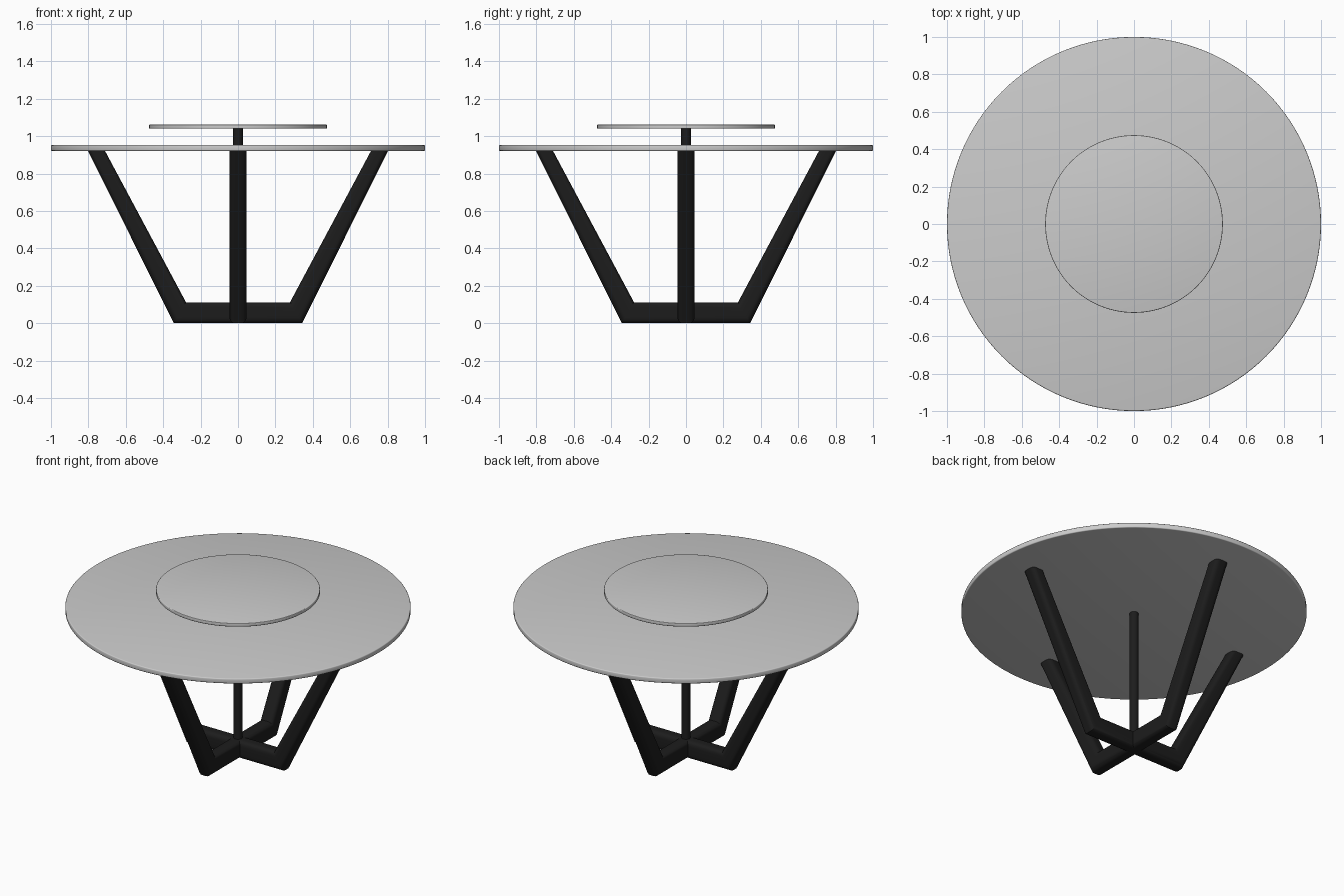
import bpy, bmesh, math

if "Cube" in bpy.data.objects:
    bpy.data.objects.remove(bpy.data.objects["Cube"])

black = bpy.data.materials.new("black_metal")
black.diffuse_color = (0.012, 0.012, 0.012, 1)
black.use_nodes = True
black.node_tree.nodes["Principled BSDF"].inputs["Base Color"].default_value = black.diffuse_color


def finish(name, bm, material=None):
    bmesh.ops.recalc_face_normals(bm, faces=bm.faces)
    mesh = bpy.data.meshes.new(name)
    bm.to_mesh(mesh)
    bm.free()
    obj = bpy.data.objects.new(name, mesh)
    bpy.context.collection.objects.link(obj)
    if material:
        mesh.materials.append(material)
    bpy.ops.object.select_all(action='DESELECT')
    obj.select_set(True)
    bpy.context.view_layer.objects.active = obj
    bpy.ops.object.shade_smooth_by_angle(angle=math.radians(35))
    return obj


def disc(name, radius, z0, z1, segments, bevel=0, material=None):
    bm = bmesh.new()
    bmesh.ops.create_cone(bm, cap_ends=True, segments=segments,
                          radius1=radius, radius2=radius, depth=z1 - z0)
    bmesh.ops.translate(bm, verts=bm.verts, vec=(0, 0, (z0 + z1) / 2))
    if bevel:
        rims = [e for e in bm.edges if abs(e.verts[0].co.z - e.verts[1].co.z) < 1e-5]
        bmesh.ops.bevel(bm, geom=rims, offset=bevel, segments=3, profile=0.5, affect='EDGES')
    return finish(name, bm, material)


def rounded_section(half_width, depth, r, steps=6):
    """Rounded rectangle as (across, fraction from outer to inner) pairs."""
    points = []
    for k, (sx, sy) in enumerate([(1, 1), (-1, 1), (-1, -1), (1, -1)]):
        for i in range(steps + 1):
            a = math.pi / 2 * (k + i / steps)
            u = sx * (half_width - r) + r * math.cos(a)
            v = sy * (depth / 2 - r) + r * math.sin(a)
            points.append((u, v / depth + 0.5))
    return points


def leg_frame(name, angle):
    # (outer point, inner point) of the bent bar at each mitre
    half = [((0.343, 0.0), (0.278, 0.112)), ((0.803, 0.923), (0.712, 0.923))]
    left = [((-o[0], o[1]), (-i[0], i[1])) for o, i in reversed(half)]
    section = rounded_section(0.045, 0.11, 0.03)
    bm = bmesh.new()
    rings = []
    for o, i in left + half:
        rings.append([bm.verts.new((o[0] + (i[0] - o[0]) * t, u, o[1] + (i[1] - o[1]) * t))
                      for u, t in section])
    n = len(section)
    for a, b in zip(rings, rings[1:]):
        for k in range(n):
            bm.faces.new((a[k], a[(k + 1) % n], b[(k + 1) % n], b[k]))
    bm.faces.new(rings[0])
    bm.faces.new(rings[-1])
    finish(name, bm, black).rotation_euler.z = angle


# Two crossing leg frames
leg_frame("leg_frame_side", 0)
leg_frame("leg_frame_front_back", math.pi / 2)

# Centre spindle carrying the turntable
disc("centre_spindle", 0.026, 0.02, 1.045, 32, material=black)

# Table top and raised turntable
disc("table_top", 1.0, 0.921, 0.953, 128, 0.006)
disc("turntable", 0.475, 1.04, 1.062, 96, 0.004)
